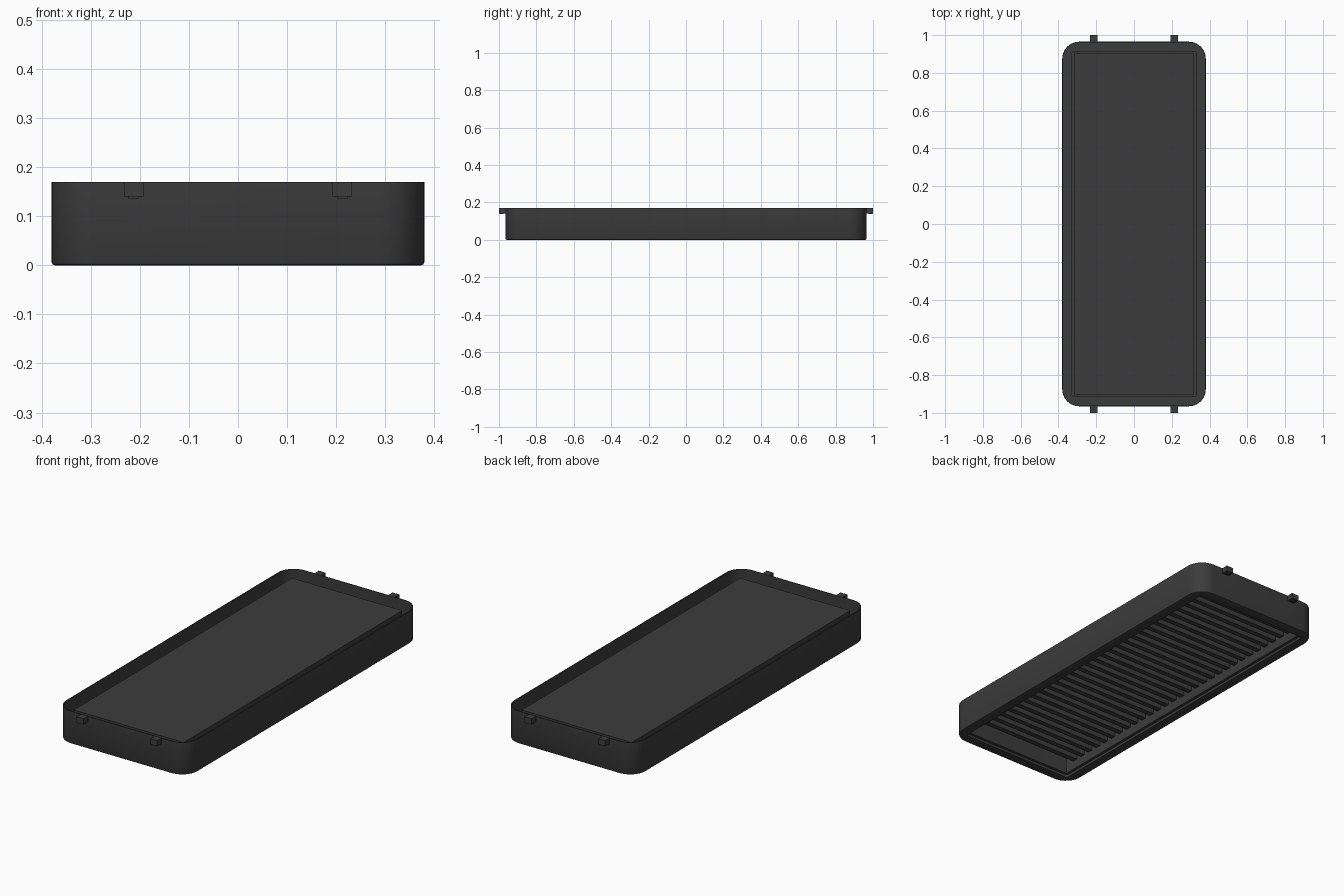
import bpy, bmesh, math

if "Cube" in bpy.data.objects:
    bpy.data.objects.remove(bpy.data.objects["Cube"])

dark = bpy.data.materials.new("dark_plastic")
dark.diffuse_color = (0.045, 0.045, 0.045, 1)
dark.use_nodes = True
dark.node_tree.nodes["Principled BSDF"].inputs["Base Color"].default_value = dark.diffuse_color


def finish(name, bm, smooth=False):
    bmesh.ops.recalc_face_normals(bm, faces=bm.faces)
    me = bpy.data.meshes.new(name)
    bm.to_mesh(me)
    bm.free()
    ob = bpy.data.objects.new(name, me)
    bpy.context.collection.objects.link(ob)
    me.materials.append(dark)
    if smooth:
        bpy.context.view_layer.objects.active = ob
        ob.select_set(True)
        bpy.ops.object.shade_smooth_by_angle(angle=math.radians(30))
        ob.select_set(False)
    return ob


def rounded_loop(bm, inset, r, z, steps=10):
    hx, hy = 0.38 - inset, 0.965 - inset
    verts = []
    for q, (sx, sy) in enumerate([(1, 1), (-1, 1), (-1, -1), (1, -1)]):
        for i in range(steps + 1):
            a = math.pi / 2 * (q + i / steps)
            verts.append(bm.verts.new((sx * (hx - r) + r * math.cos(a),
                                       sy * (hy - r) + r * math.sin(a), z)))
    return verts


def add_box(bm, x0, x1, y0, y1, z0, z1):
    v = bmesh.ops.create_cube(bm, size=1)["verts"]
    for p in v:
        p.co = ((x0 + x1) / 2 + p.co.x * (x1 - x0),
                (y0 + y1) / 2 + p.co.y * (y1 - y0),
                (z0 + z1) / 2 + p.co.z * (z1 - z0))


# Thin outer shell, perimeter channel, raised centre panel and hollow underside
profile = [  # inset, corner radius, height
    (0.062, 0.004, 0.146), (0.062, 0.004, 0.022), (0.048, 0.018, 0.022),
    (0.048, 0.018, 0.008), (0.004, 0.086, 0.008), (0.004, 0.086, 0.17),
    (0.0, 0.09, 0.17), (0.0, 0.09, 0.006), (0.002, 0.088, 0.002),
    (0.006, 0.084, 0.0), (0.052, 0.014, 0.0), (0.052, 0.014, 0.014),
    (0.066, 0.004, 0.014), (0.066, 0.004, 0.138)]
bm = bmesh.new()
loops = [rounded_loop(bm, *p) for p in profile]
for a, b in zip(loops, loops[1:]):
    n = len(a)
    for i in range(n):
        bm.faces.new((a[i], a[(i + 1) % n], b[(i + 1) % n], b[i]))
bm.faces.new(loops[0])
bm.faces.new(loops[-1])
finish("tray_shell", bm, True)

# Cross slats under the panel
bm = bmesh.new()
count, pitch = 29, 0.0595
for i in range(count):
    y = (i - (count - 1) / 2) * pitch
    add_box(bm, -0.315, 0.315, y - 0.014, y + 0.014, 0.06, 0.139)
finish("underside_slats", bm)

# Clip tabs with small hooks on both short ends
bm = bmesh.new()
for x in (-0.213, 0.213):
    for s in (-1, 1):
        y0, y1 = sorted((s * 0.962, s * 1.0))
        add_box(bm, x - 0.02, x + 0.02, y0, y1, 0.141, 0.17)
        y0, y1 = sorted((s * 0.976, s * 0.996))
        add_box(bm, x - 0.011, x + 0.011, y0, y1, 0.137, 0.142)
finish("clip_tabs", bm)
